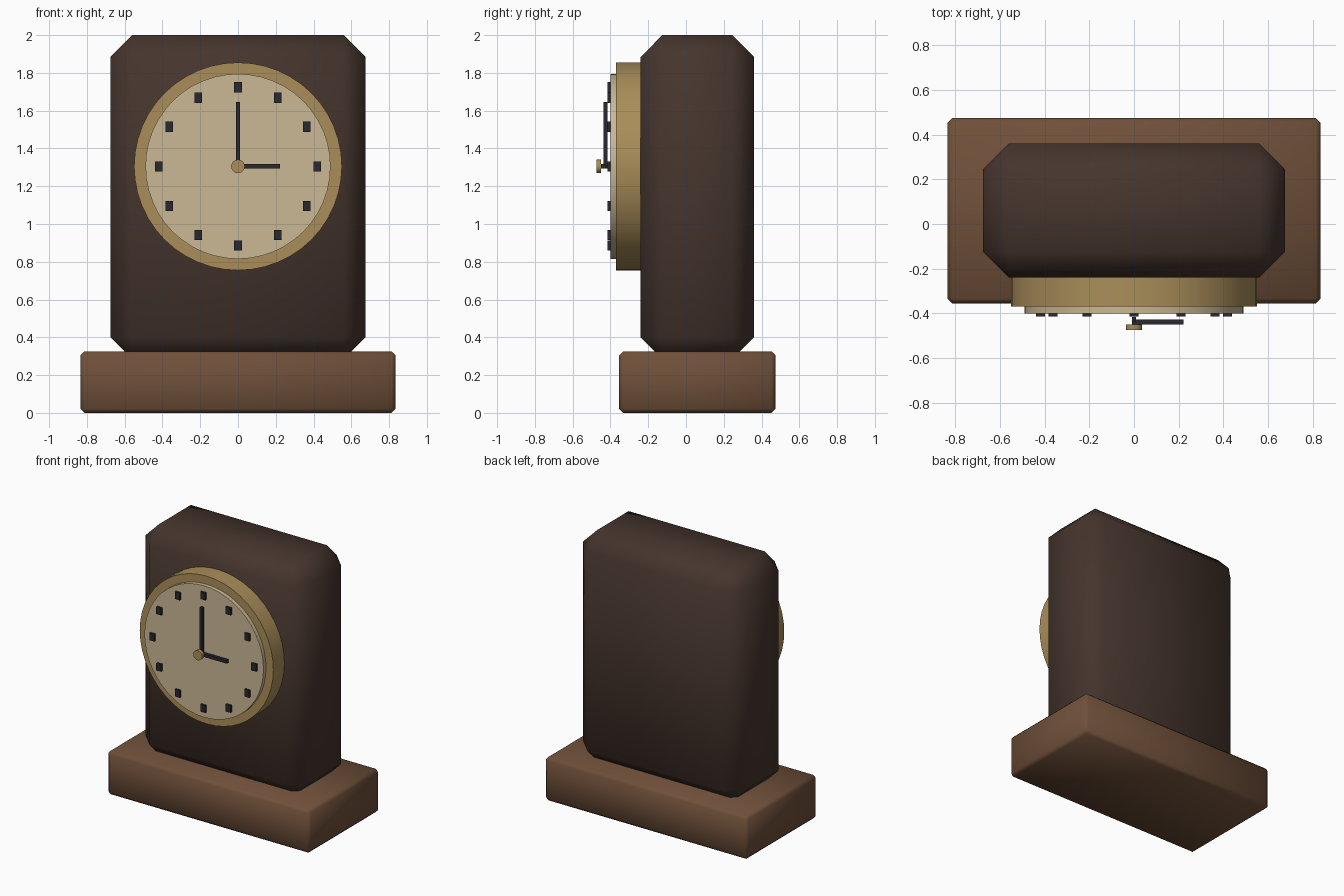
import bpy, math

if "Cube" in bpy.data.objects:
    bpy.data.objects.remove(bpy.data.objects["Cube"])

CZ = 1.305  # height of the dial centre


def material(name, r, g, b):
    m = bpy.data.materials.new(name)
    m.diffuse_color = (r, g, b, 1)
    m.use_nodes = True
    m.node_tree.nodes["Principled BSDF"].inputs["Base Color"].default_value = m.diffuse_color
    return m


dark_wood = material("dark_wood", 0.06, 0.035, 0.026)
wood = material("wood", 0.16, 0.08, 0.042)
brass = material("brass", 0.40, 0.27, 0.10)
cream = material("cream", 0.60, 0.48, 0.30)
black = material("black", 0.022, 0.022, 0.028)


def box(name, lo, hi, mat, bevel=0):
    size = [b - a for a, b in zip(lo, hi)]
    bpy.ops.mesh.primitive_cube_add(size=1, location=[(a + b) / 2 for a, b in zip(lo, hi)])
    ob = bpy.context.object
    ob.name = name
    ob.scale = size
    bpy.ops.object.transform_apply(location=False, rotation=False, scale=True)
    ob.data.materials.append(mat)
    if bevel:
        mod = ob.modifiers.new("bevel", 'BEVEL')
        mod.width = bevel
        mod.segments = 1
        bpy.ops.object.shade_smooth()
    return ob


def disc(name, radius, y_front, y_back, mat, sides=48):
    bpy.ops.mesh.primitive_cylinder_add(
        vertices=sides, radius=radius, depth=y_back - y_front,
        location=(0, (y_front + y_back) / 2, CZ), rotation=(math.pi / 2, 0, 0))
    ob = bpy.context.object
    ob.name = name
    ob.data.materials.append(mat)
    bpy.ops.object.shade_smooth_by_angle(angle=math.radians(30))
    return ob


# Plinth and case, the case sunk slightly into the plinth
box("base", (-0.835, -0.355, 0), (0.835, 0.475, 0.325), wood, 0.022)
box("case", (-0.675, -0.24, 0.285), (0.675, 0.36, 2.0), dark_wood, 0.115)

# Brass bezel and dial
disc("bezel", 0.55, -0.37, -0.22, brass)
disc("dial", 0.49, -0.40, -0.36, cream)

# Upright hour markers
for i in range(12):
    a = i * math.tau / 12
    x, z = 0.419 * math.sin(a), CZ + 0.419 * math.cos(a)
    box(f"hour_marker_{i + 1}", (x - 0.02, -0.415, z - 0.027), (x + 0.02, -0.39, z + 0.027), black)

# Hands and centre cap
box("minute_hand", (-0.01, -0.436, CZ - 0.01), (0.01, -0.416, 1.645), black)
box("hour_hand", (-0.01, -0.45, CZ - 0.012), (0.222, -0.427, CZ + 0.012), black)
disc("centre_cap", 0.036, -0.475, -0.449, brass, 24)
